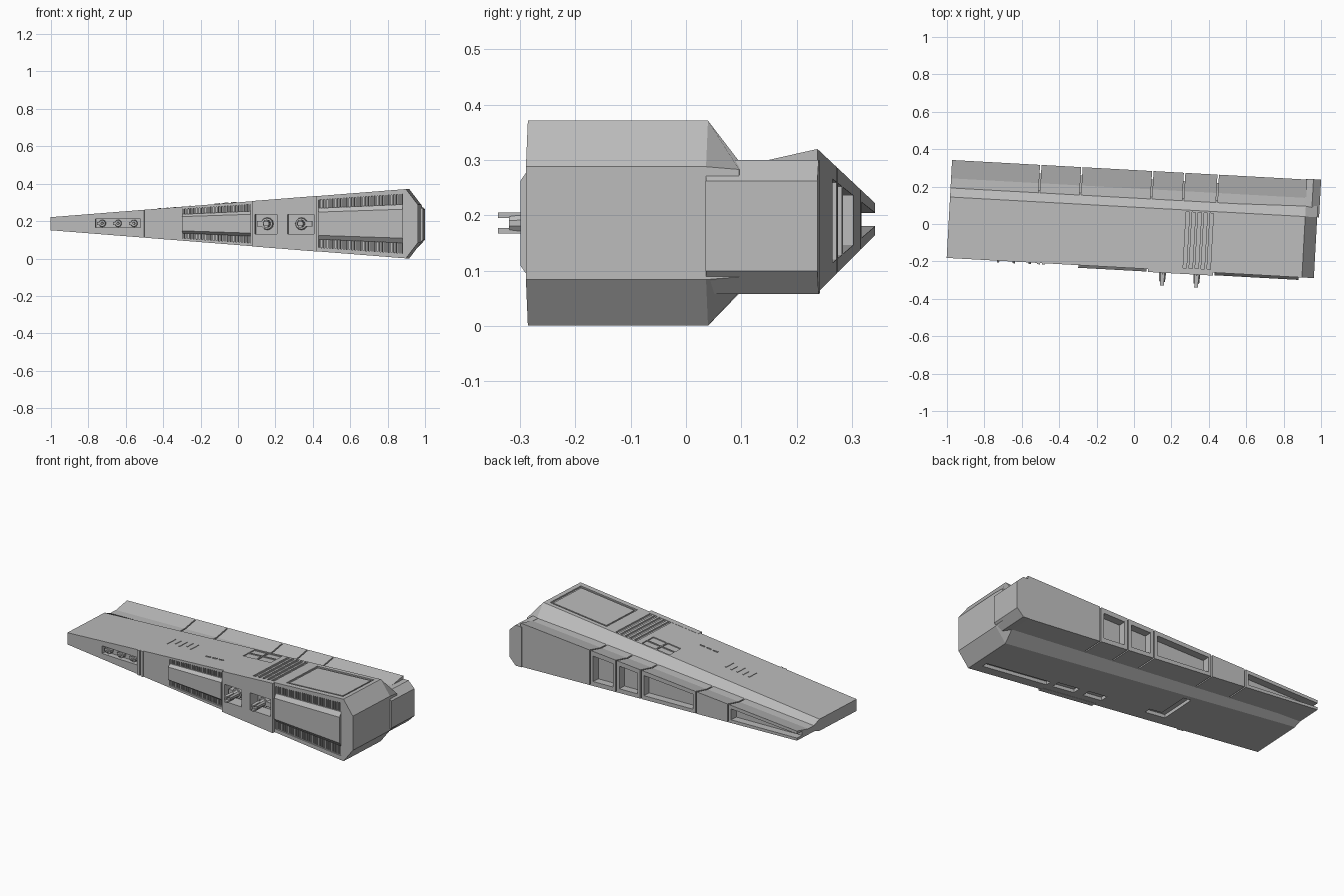
import bpy, bmesh, math
from mathutils import Matrix

if "Cube" in bpy.data.objects:
    bpy.data.objects.remove(bpy.data.objects["Cube"])

grey = bpy.data.materials.new("hull_grey")
grey.diffuse_color = (0.5, 0.5, 0.5, 1)
grey.use_nodes = True
grey.node_tree.nodes["Principled BSDF"].inputs["Base Color"].default_value = grey.diffuse_color
MID = 0.186
TILT = Matrix.Rotation(-0.055, 4, 'Z')      # the hull sits slightly turned


def half(u):                                # half height of the wedge
    return 0.035 + 0.079 * (u + 0.99)


def zf(k, off=0.0):                         # height as a share of the wedge, plus an offset
    return lambda u: MID + k * half(u) + off


def spine_top(u):
    return 0.2 + 0.1 * (u + 0.99) / 1.94


def spine_low(u):
    return 0.165 - 0.107 * (u + 0.99) / 1.94


def loft(name, sections):
    """Skin equal-length (v, z) profiles placed along u."""
    bm = bmesh.new()
    rings = [[bm.verts.new((u, v, z)) for v, z in prof] for u, prof in sections]
    n = len(rings[0])
    for a, b in zip(rings, rings[1:]):
        for i in range(n):
            bm.faces.new((a[i], a[(i + 1) % n], b[(i + 1) % n], b[i]))
    bm.faces.new(rings[0])
    bm.faces.new(rings[-1])
    bmesh.ops.recalc_face_normals(bm, faces=bm.faces)
    me = bpy.data.meshes.new(name)
    bm.to_mesh(me)
    bm.free()
    me.materials.append(grey)
    ob = bpy.data.objects.new(name, me)
    bpy.context.collection.objects.link(ob)
    return ob


def slab(name, u0, u1, v0, v1, z0, z1):
    """Box whose bottom and top may follow the wedge."""
    at = lambda z, u: z(u) if callable(z) else z
    return loft(name, [(u, [(v0, at(z0, u)), (v0, at(z1, u)), (v1, at(z1, u)), (v1, at(z0, u))])
                       for u in (u0, u1)])


def tube(name, u, v0, v1, z, r0, r1, n=10):
    """Round barrel pointing along v."""
    bm = bmesh.new()
    bmesh.ops.create_cone(bm, cap_ends=True, segments=n, radius1=r0, radius2=r1, depth=v0 - v1,
                          matrix=Matrix.Translation((u, (v0 + v1) / 2, z)) @ Matrix.Rotation(math.pi / 2, 4, 'X'))
    me = bpy.data.meshes.new(name)
    bm.to_mesh(me)
    bm.free()
    me.materials.append(grey)
    ob = bpy.data.objects.new(name, me)
    bpy.context.collection.objects.link(ob)
    return ob


def cut(target, cutters):
    bpy.context.view_layer.objects.active = target
    for c in cutters:
        m = target.modifiers.new("cut", 'BOOLEAN')
        m.operation, m.solver, m.object = 'DIFFERENCE', 'EXACT', c
        bpy.ops.object.modifier_apply(modifier=m.name)
        bpy.data.objects.remove(c)


# main wedge hull with chamfered thick end
def hull_profile(u, h=None):
    h = h or half(u)
    rt, rl = min(spine_top(u), MID + h) - 0.005, max(spine_low(u), MID - h) + 0.005
    return [(-0.236, MID - h), (-0.236, MID + h), (0.09, MID + h),
            (0.15, rt), (0.15, rl), (0.09, MID - h)]


hull = loft("main_hull", [(-0.99, hull_profile(-0.99)), (0.912, hull_profile(0.912)),
                          (0.976, hull_profile(0.976, 0.102))])

BAYS = [(-0.285, 0.08), (0.445, 0.895)]
WINDOWS = [(0.105, 0.222), (0.28, 0.422)]
cuts = [slab("c", a, b, -0.3, -0.205, zf(-0.86), zf(0.86)) for a, b in BAYS]
cuts += [slab("c", a, b, -0.3, -0.18, 0.132, 0.234) for a, b in WINDOWS]
cuts.append(slab("c", -0.75, -0.51, -0.3, -0.205, 0.166, 0.211))              # small gun slot
cuts.append(slab("c", 0.495, 0.885, -0.205, 0.065, zf(1, -0.008), 0.5))       # deck panel
cuts += [slab("c", 0.275 + 0.032 * i, 0.293 + 0.032 * i, -0.22, 0.08, zf(1, -0.009), 0.5)
         for i in range(5)]                                                  # deck vents
cuts += [slab("c", a, b, c, d, zf(1, -0.006), 0.5)
         for a, b in ((0.05, 0.14), (0.148, 0.24)) for c, d in ((-0.02, 0.03), (0.036, 0.08))]
# belly recesses
for a, b, c, d in ((0.44, 0.86, -0.18, -0.145), (0.26, 0.4, -0.18, -0.13),
                   (0.08, 0.2, -0.18, -0.13), (-0.33, -0.28, -0.17, 0.06), (-0.28, -0.2, -0.17, -0.13)):
    cuts.append(slab("c", a, b, c, d, -0.2, zf(-1, 0.02)))
cut(hull, cuts)

# inset deck plate
slab("deck_plate", 0.507, 0.873, -0.193, 0.053, zf(1, -0.02), zf(1, -0.003))

# grille bays: upright slats behind a bulging middle band
for n, (a, b) in enumerate(BAYS):
    count = int((b - a) / 0.015)
    for i in range(count):
        u = a + (i + 0.5) * (b - a) / count
        slab("grille_slat", u - 0.004, u + 0.004, -0.231, -0.2, zf(-0.87), zf(0.87))
    loft("grille_band", [(u, [(-0.2, MID - 0.56 * half(u)), (-0.232, MID - 0.56 * half(u)),
                              (-0.25, MID - 0.42 * half(u)), (-0.25, MID + 0.42 * half(u)),
                              (-0.232, MID + 0.56 * half(u)), (-0.2, MID + 0.56 * half(u))])
                         for u in (a, b)])

# protruding gun block with two windows
block = slab("gun_block", 0.088, 0.437, -0.252, -0.22, zf(-1, -0.001), zf(1, 0.001))
cut(block, [slab("c", a, b, -0.3, -0.1, 0.132, 0.234) for a, b in WINDOWS])

# heavy guns with forked tips
for u, arm in ((0.167, 0.115), (0.35, 0.41)):
    tube("gun_base", u, -0.175, -0.225, 0.186, 0.034, 0.03, 12)
    tube("gun_barrel", u, -0.22, -0.3, 0.186, 0.022, 0.016)
    slab("gun_arm", min(u, arm), max(u, arm), -0.23, -0.19, 0.172, 0.2)
    for s in (-1, 1):
        z = 0.186 + s * 0.014
        slab("gun_prong", u - 0.01, u + 0.01, -0.32, -0.26, z - 0.005, z + 0.005)

# small guns in the thin end
for u in (-0.715, -0.63, -0.545):
    tube("small_gun_base", u, -0.2, -0.228, 0.188, 0.02, 0.017)
    tube("small_gun_barrel", u, -0.225, -0.245, 0.188, 0.008, 0.006, 8)
    slab("small_gun_mount", u - 0.027, u, -0.225, -0.203, 0.18, 0.196)

# twin upright ribs beside the small gun slot
for u in (-0.505, -0.48):
    slab("side_rib", u, u + 0.016, -0.243, -0.22, zf(-1), zf(1))

# small deck and belly fittings
for i in range(5):
    slab("deck_fitting", -0.42 + i * 0.04, -0.412 + i * 0.04, -0.09 + 0.02 * (i % 2), -0.02,
         zf(1, -0.005), zf(1, 0.003))
for i in range(3):
    slab("deck_fitting", -0.12 + i * 0.045, -0.09 + i * 0.045, -0.13, -0.123, zf(1, -0.005), zf(1, 0.004))

# rear spine: narrow core, then panelled segments with seams between
def core_profile(u, inset=0.012):
    t, l = spine_top(u) - inset, spine_low(u) + inset
    return [(0.1, l), (0.1, t), (0.19, t), (0.277, t + 0.012), (0.277, l)]


def spine_profile(u):
    t, l = spine_top(u), spine_low(u)
    return [(0.1, l), (0.1, t), (0.19, t), (0.288, t + 0.022), (0.288, l)]


CORE = 0.045
loft("spine_core", [(u, [(0.1, spine_low(u) + 0.01), (0.1, spine_top(u) - 0.01), (0.2, spine_top(u) - 0.008),
                         (0.288 - CORE, spine_top(u) - 0.002), (0.288 - CORE, spine_low(u) + 0.01)])
                    for u in (-0.985, 0.9)])
SEAMS = [-0.99, -0.515, -0.295, 0.085, 0.255, 0.435, 0.912]
PLAIN = {1, 5}
for i, (a, b) in enumerate(zip(SEAMS, SEAMS[1:])):
    a2, b2 = a + (0.004 if i else 0), b - (0.004 if i < 5 else 0)
    seg = loft("spine_segment", [(u, spine_profile(u)) for u in (a2, b2)])
    if i not in PLAIN:
        m = 0.018
        cut(seg, [slab("c", a2 + m if i else -1.1, b2 - m, 0.288 - CORE, 0.4,
                       lambda u: spine_low(u) + 0.1 * half(u) + 0.012,
                       lambda u: spine_top(u) - 0.1 * half(u) + 0.008)])

# block closing the spine at the thick end
loft("spine_end_block", [(u, [(0.09, l), (0.09, t), (0.292, t), (0.292, l)])
                         for u, l, t in ((0.905, 0.059, 0.299), (0.945, 0.058, 0.3), (0.986, 0.1, 0.262))])

# turn everything into place
for ob in bpy.data.objects:
    ob.data.transform(TILT)
